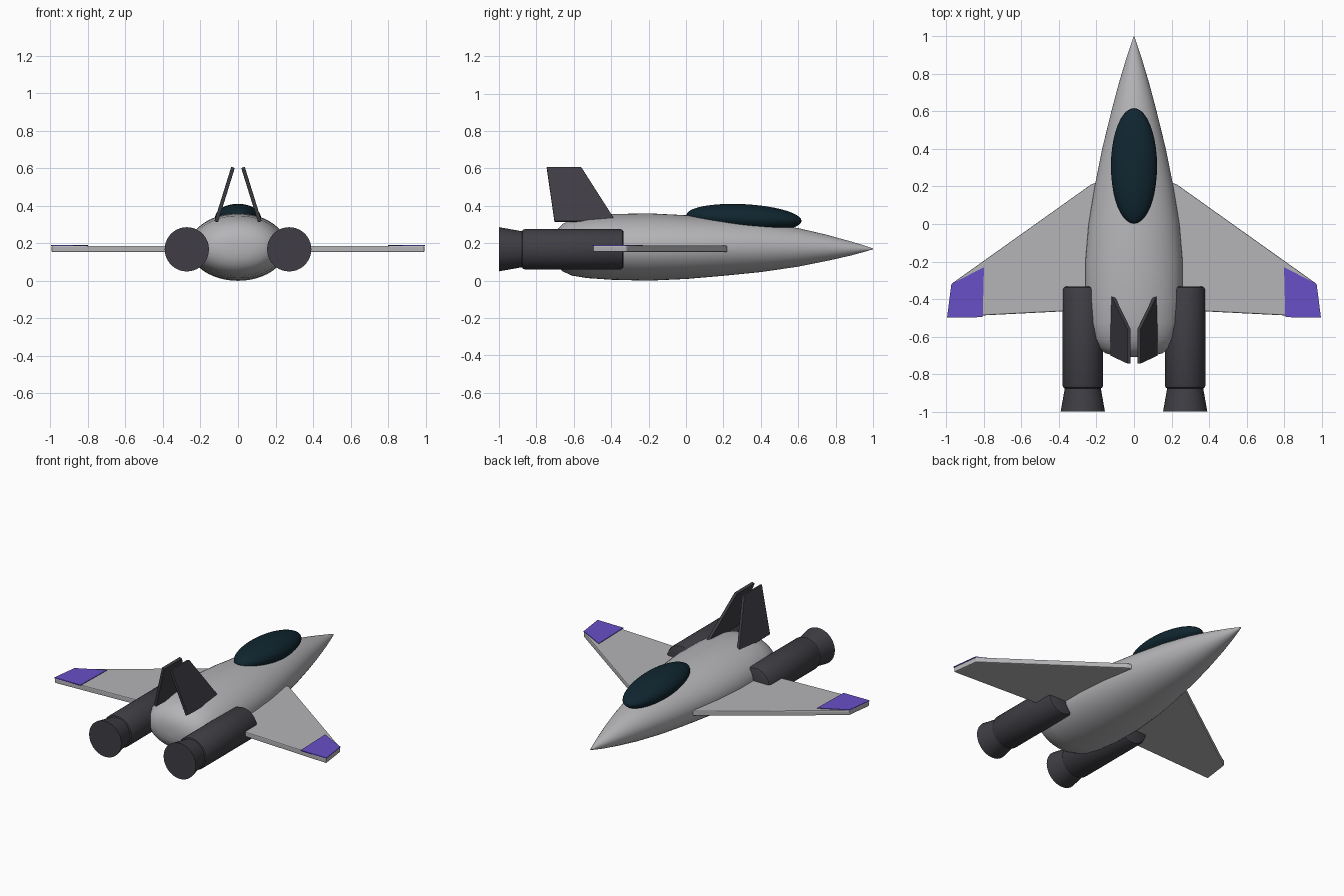
import bpy, bmesh, math
from mathutils import Vector, Matrix

cube = bpy.data.objects.get("Cube")
if cube:
    bpy.data.objects.remove(cube, do_unlink=True)


def material(name, color):
    mat = bpy.data.materials.new(name)
    mat.use_nodes = True
    rgba = (*color, 1)
    mat.diffuse_color = rgba
    mat.node_tree.nodes["Principled BSDF"].inputs["Base Color"].default_value = rgba
    return mat


GREY = material("hull grey", (0.46, 0.46, 0.48))
DARK = material("engine charcoal", (0.05, 0.048, 0.058))
GLASS = material("canopy teal", (0.005, 0.019, 0.029))
PURPLE = material("wingtip purple", (0.14, 0.08, 0.57))


def finish(name, bm, mat, angle=35, bevel=0):
    bmesh.ops.recalc_face_normals(bm, faces=bm.faces)
    mesh = bpy.data.meshes.new(name)
    bm.to_mesh(mesh)
    bm.free()
    mesh.materials.append(mat)
    obj = bpy.data.objects.new(name, mesh)
    bpy.context.collection.objects.link(obj)
    if bevel:
        mod = obj.modifiers.new("soft edges", "BEVEL")
        mod.width = bevel
        mod.segments = 2
    if angle:
        bpy.ops.object.select_all(action="DESELECT")
        obj.select_set(True)
        bpy.context.view_layer.objects.active = obj
        bpy.ops.object.shade_smooth_by_angle(angle=math.radians(angle))
    return obj


def loft(name, rings, mat, x=0, sides=40, angle=35):
    """Elliptical rings along y, each (y, half width, top z, bottom z)."""
    bm = bmesh.new()
    loops = []
    for y, w, top, bottom in rings:
        mid, h = (top + bottom) / 2, (top - bottom) / 2
        turns = [math.tau * i / sides for i in range(sides)]
        loops.append([bm.verts.new((x + w * math.cos(t), y, mid + h * math.sin(t)))
                      for t in turns])
    for a, b in zip(loops, loops[1:]):
        for i in range(sides):
            j = (i + 1) % sides
            bm.faces.new((a[i], a[j], b[j], b[i]))
    bm.faces.new(loops[0])
    bm.faces.new(loops[-1])
    return finish(name, bm, mat, angle)


def plate(name, outline, offset, mat, bevel=0):
    """Flat outline thickened along an offset vector."""
    bm = bmesh.new()
    face = bm.faces.new([bm.verts.new(p) for p in outline])
    grown = bmesh.ops.extrude_face_region(bm, geom=[face])["geom"]
    verts = [v for v in grown if isinstance(v, bmesh.types.BMVert)]
    bmesh.ops.translate(bm, verts=verts, vec=Vector(offset))
    return finish(name, bm, mat, 0, bevel)


# Fuselage, tail to nose
loft("fuselage", [
    (-0.71, 0.03, 0.20, 0.15), (-0.705, 0.09, 0.235, 0.115),
    (-0.69, 0.15, 0.27, 0.08), (-0.66, 0.195, 0.303, 0.05),
    (-0.61, 0.228, 0.33, 0.027), (-0.53, 0.248, 0.347, 0.014),
    (-0.4, 0.26, 0.356, 0.005), (-0.2, 0.26, 0.36, 0.0),
    (0, 0.243, 0.35, 0.009), (0.2, 0.21, 0.335, 0.026),
    (0.4, 0.17, 0.314, 0.046), (0.6, 0.121, 0.281, 0.075),
    (0.75, 0.081, 0.246, 0.105), (0.88, 0.042, 0.21, 0.134),
    (0.96, 0.016, 0.186, 0.156), (1, 0.002, 0.172, 0.168),
], GREY, sides=48, angle=60)

# Canopy, tipped slightly nose down
bm = bmesh.new()
bmesh.ops.create_uvsphere(bm, u_segments=40, v_segments=24, radius=1, matrix=(
    Matrix.Translation((0, 0.31, 0.335)) @ Matrix.Rotation(math.radians(-3), 4, "X")
    @ Matrix.Diagonal((0.123, 0.308, 0.074, 1))))
finish("canopy", bm, GLASS, 60)

for side, s in (("left", 1), ("right", -1)):
    # Wing and painted tip panel
    wing = [(0.2, 0.222), (0.23, 0.21), (0.972, -0.318), (0.995, -0.497), (0.1, -0.452), (0.1, 0.2)]
    plate(side + "_wing", [(s * x, y, 0.153) for x, y in wing], (0, 0, 0.034), GREY, 0.006)
    tip = [(0.8, -0.23), (0.974, -0.32), (0.997, -0.499), (0.807, -0.497)]
    plate(side + "_wing_tip_panel", [(s * x, y, 0.185) for x, y in tip],
          (0, 0, 0.006), PURPLE)

    # Engine body with chamfered ends, then the flared nozzle
    loft(side + "_engine", [
        (y, r, 0.168 + r, 0.168 - r) for y, r in
        ((-0.878, 0.094), (-0.873, 0.103), (-0.862, 0.108),
         (-0.35, 0.108), (-0.339, 0.103), (-0.334, 0.094))], DARK, s * 0.273)
    loft(side + "_nozzle", [
        (y, r, 0.168 + r, 0.168 - r) for y, r in
        ((-1, 0.118), (-0.87, 0.095))], DARK, s * 0.273)

    # Inward leaning tail fin
    fin = [(0.107, -0.375, 0.312), (0.017, -0.56, 0.602),
           (0.017, -0.745, 0.602), (0.107, -0.703, 0.312)]
    plate(side + "_tail_fin", [(s * x, y, z) for x, y, z in fin],
          (s * 0.019, 0, 0.006), DARK, 0.003)
